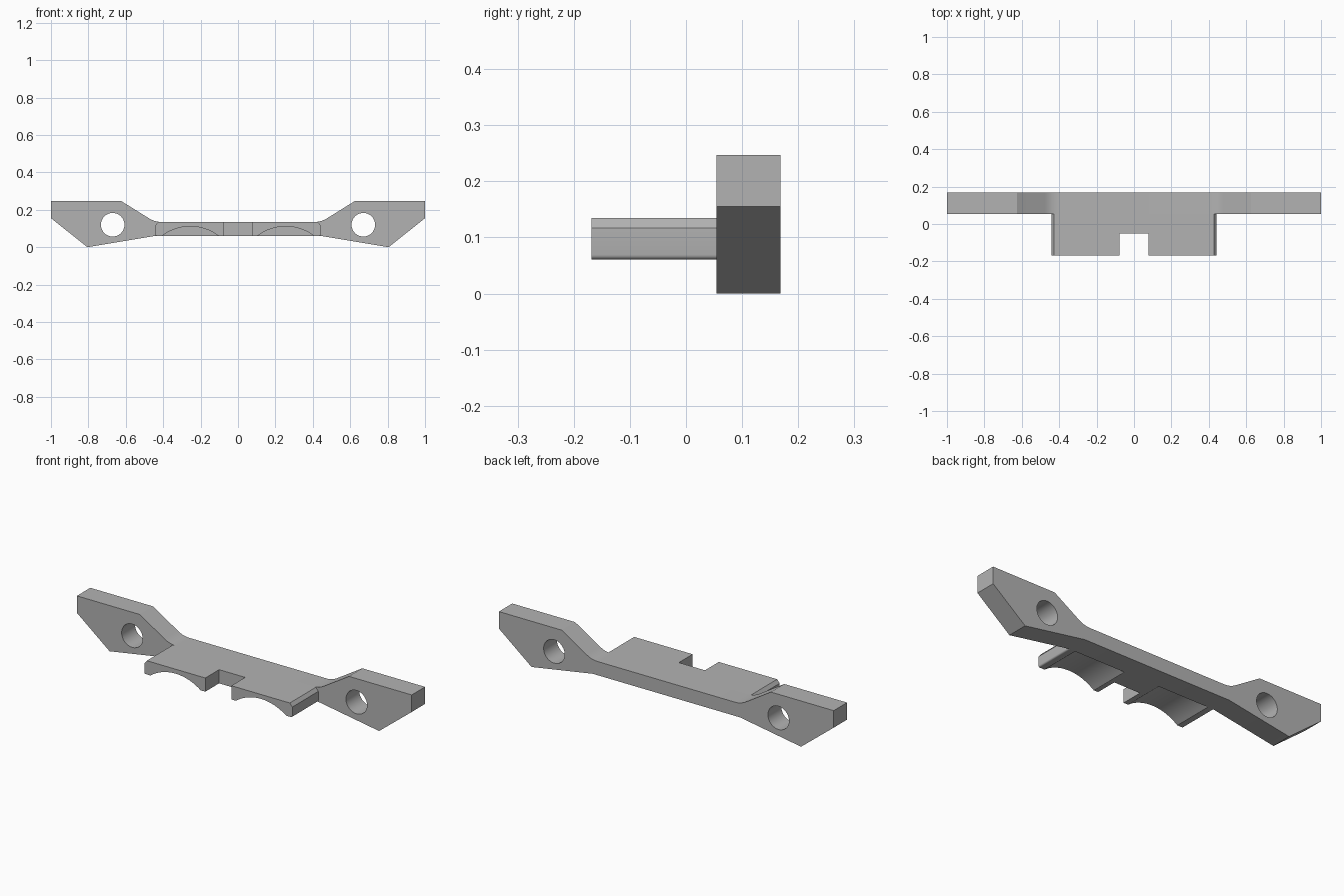
import bpy
import bmesh
from math import sin, cos, pi, asin, radians

cube = bpy.data.objects.get("Cube")
if cube:
    bpy.data.objects.remove(cube, do_unlink=True)

BACK, STEP, FRONT = 0.168, 0.054, -0.168   # depth limits
TOP, BOTTOM = 0.135, 0.061                 # thin middle section

grey = bpy.data.materials.new("plain grey")
grey.use_nodes = True
colour = (0.45, 0.45, 0.45, 1)
grey.diffuse_color = colour
grey.node_tree.nodes["Principled BSDF"].inputs["Base Color"].default_value = colour


def prism(name, outline, y0, y1):
    """Extrude an x-z outline from y0 to y1."""
    bm = bmesh.new()
    face = bm.faces.new([bm.verts.new((x, y0, z)) for x, z in outline])
    extruded = bmesh.ops.extrude_face_region(bm, geom=[face])["geom"]
    moved = [v for v in extruded if isinstance(v, bmesh.types.BMVert)]
    bmesh.ops.translate(bm, verts=moved, vec=(0, y1 - y0, 0))
    bmesh.ops.recalc_face_normals(bm, faces=bm.faces)
    mesh = bpy.data.meshes.new(name)
    bm.to_mesh(mesh)
    bm.free()
    mesh.materials.append(grey)
    obj = bpy.data.objects.new(name, mesh)
    bpy.context.collection.objects.link(obj)
    return obj


def arc(cx, cz, r, start, end, steps):
    angles = [start + (end - start) * i / steps for i in range(steps + 1)]
    return [(cx + r * cos(a), cz + r * sin(a)) for a in angles]


def bend(a, b, c, steps=8):
    """Soft corner at b, running from a to c."""
    pts = []
    for i in range(steps + 1):
        t = i / steps
        pts.append(tuple((1 - t) ** 2 * p + 2 * t * (1 - t) * q + t * t * r
                         for p, q, r in zip(a, b, c)))
    return pts


def mirrored(half):
    """Close a right-hand outline with its reflection."""
    return half + [(-x, z) for x, z in reversed(half)]


def cut(target, cutter):
    cutter.hide_render = True
    mod = target.modifiers.new("cut", 'BOOLEAN')
    mod.operation = 'DIFFERENCE'
    mod.solver = 'EXACT'
    mod.object = cutter
    bpy.context.view_layer.objects.active = target
    bpy.ops.object.modifier_apply(modifier=mod.name)
    bpy.data.objects.remove(cutter, do_unlink=True)


# Long back bar with angled ends
half = bend((0.41, TOP), (0.445, TOP), (0.477, 0.155))
half += [(0.625, 0.247), (1, 0.247), (1, 0.155), (0.805, 0), (0.44, BOTTOM)]
bar = prism("back_bar", mirrored(half), STEP, BACK)

# Round bolt holes through the ends
for side in (-1, 1):
    ring = arc(side * 0.67, 0.12, 0.063, 0, 2 * pi, 48)[:-1]
    cut(bar, prism("bolt_hole_cutter", ring, STEP - 0.1, BACK + 0.1))

# Front plate with chamfered edges and two arched undersides
sweep = asin(0.15 / 0.25)
half = [(0.427, TOP), (0.442, 0.117)]
half += arc(0.434, BOTTOM + 0.008, 0.008, 0, -pi / 2, 4)
half += arc(0.255, BOTTOM - 0.2, 0.25, pi / 2 - sweep, pi / 2 + sweep, 20)
plate = prism("front_plate", mirrored(half), FRONT, STEP)

# Square notch in the middle of the plate
notch = [(-0.078, 0), (0.078, 0), (0.078, 0.2), (-0.078, 0.2)]
cut(plate, prism("notch_cutter", notch, FRONT - 0.1, -0.05))

# Smooth the curves, keep the edges crisp
for obj in (bar, plate):
    bpy.ops.object.select_all(action='DESELECT')
    obj.select_set(True)
    bpy.context.view_layer.objects.active = obj
    bpy.ops.object.shade_smooth_by_angle(angle=radians(30))
